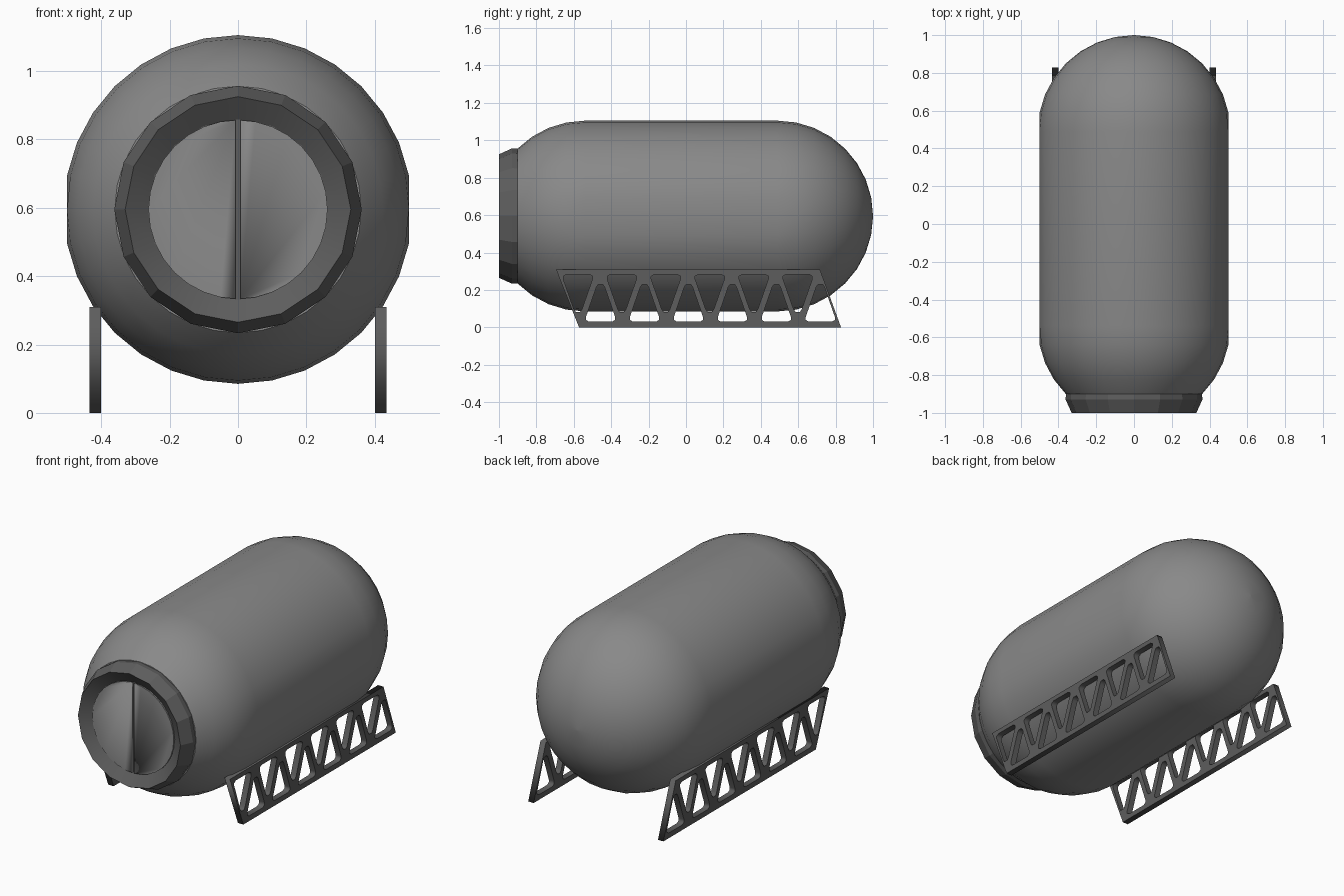
import bpy, bmesh, math
from math import sin, cos, pi, radians

if "Cube" in bpy.data.objects:
    bpy.data.objects.remove(bpy.data.objects["Cube"], do_unlink=True)

AXIS_Z = 0.595   # height of the tank axis
R = 0.51         # tank radius


def material(name, value):
    m = bpy.data.materials.new(name)
    m.use_nodes = True
    colour = (value, value, value, 1)
    m.diffuse_color = colour
    m.node_tree.nodes["Principled BSDF"].inputs["Base Color"].default_value = colour
    return m


grey = material("mid grey", 0.25)
dark = material("dark grey", 0.11)


def finish(obj, mat, angle=None):
    obj.data.materials.append(mat)
    bpy.ops.object.select_all(action="DESELECT")
    obj.select_set(True)
    bpy.context.view_layer.objects.active = obj
    if angle:
        bpy.ops.object.shade_smooth_by_angle(angle=radians(angle))
    return obj


def lathe(name, profile, sides, mat, angle, limit=9.0):
    """Turn (radius, y) points about the tank axis; limit flattens the flanks."""
    bm = bmesh.new()
    rings = []
    for r, y in profile:
        ring = []
        for i in range(sides):
            a = 2 * pi * i / sides
            x = max(-limit, min(limit, r * cos(a)))
            ring.append(bm.verts.new((x, y, AXIS_Z + r * sin(a))))
        rings.append(ring)
    for a, b in zip(rings, rings[1:]):
        for i in range(sides):
            j = (i + 1) % sides
            bm.faces.new((a[i], a[j], b[j], b[i]))
    bm.faces.new(rings[0])
    bm.faces.new(rings[-1])
    bmesh.ops.remove_doubles(bm, verts=bm.verts, dist=0.0005)
    bmesh.ops.recalc_face_normals(bm, faces=bm.faces)
    mesh = bpy.data.meshes.new(name)
    bm.to_mesh(mesh)
    bm.free()
    obj = bpy.data.objects.new(name, mesh)
    bpy.context.collection.objects.link(obj)
    return finish(obj, mat, angle)


# Tank: cut-off front dome, straight barrel, full rear dome
step = pi / 16
front = [(R * cos(k * step), -0.54 - R * sin(k * step)) for k in (4, 3, 2, 1, 0)]
rear = [(max(R * cos(k * step), 0.002), 0.49 + R * sin(k * step)) for k in range(9)]
lathe("tank", front + rear, 32, grey, 40, limit=0.5)

# Hatch collar with a funnel-shaped mouth
collar = [(0.36, -0.89), (0.362, -0.93), (0.33, -1.0), (0.264, -0.955)]
lathe("hatch_collar", collar, 16, dark, 20)

# Hatch: two half-round doors with a narrow seam between them
lathe("hatch_back", [(0.262, -0.956), (0.262, -0.95)], 32, dark, 30)
for side, name in ((1, "hatch_door_left"), (-1, "hatch_door_right")):
    door = lathe(name, [(0.262, -0.965), (0.262, -0.957)], 32, grey, 30)
    bm = bmesh.new()
    bm.from_mesh(door.data)
    bmesh.ops.bisect_plane(bm, geom=bm.verts[:] + bm.edges[:] + bm.faces[:],
                           plane_co=(side * 0.007, 0, 0), plane_no=(-side, 0, 0),
                           clear_outer=True)
    bmesh.ops.holes_fill(bm, edges=[e for e in bm.edges if e.is_boundary])
    bm.to_mesh(door.data)
    bm.free()

# Truss rails: slanted plates pierced by alternating triangular openings
outline = [(-0.572, 0), (0.829, 0), (0.716, 0.31), (-0.695, 0.31)]
half = [(0.062, 0.03), (0.078, 0.04), (0.078, 0.055), (0.022, 0.215), (0.012, 0.23)]
opening = half + [(-y, z) for y, z in reversed(half)]
loops = [outline]
for k in range(6):
    up, down = -0.457 + 0.235 * k, -0.578 + 0.235 * k
    loops.append([(up + y, z) for y, z in opening])
    loops.append([(down + y, 0.313 - z) for y, z in opening])

for side, name in ((1, "left_rail"), (-1, "right_rail")):
    curve = bpy.data.curves.new(name, "CURVE")
    curve.dimensions = "2D"
    curve.fill_mode = "BOTH"
    curve.extrude = 0.0175
    for points in loops:
        spline = curve.splines.new("POLY")
        spline.points.add(len(points) - 1)
        for p, (y, z) in zip(spline.points, points):
            p.co = (y, z, 0, 1)
        spline.use_cyclic_u = True
    rail = bpy.data.objects.new(name, curve)
    bpy.context.collection.objects.link(rail)
    rail.rotation_euler = (pi / 2, 0, pi / 2)
    rail.location.x = side * 0.4175
    finish(rail, dark)
    bpy.ops.object.convert(target="MESH")
